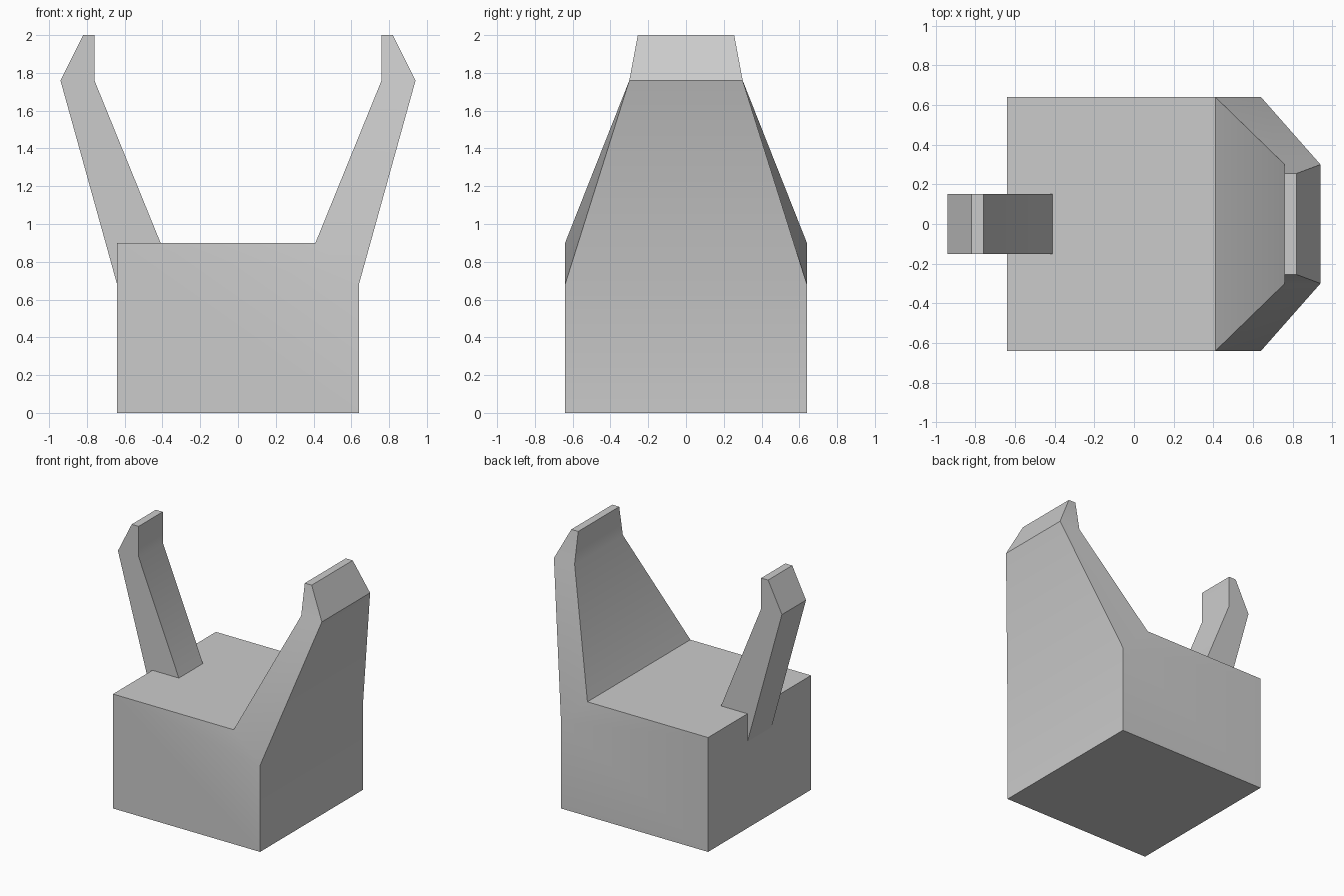
import bpy
import bmesh
import math

cube = bpy.data.objects.get("Cube")
if cube:
    bpy.data.objects.remove(cube, do_unlink=True)

grey = bpy.data.materials.new("plain grey")
grey.use_nodes = True
colour = (0.6, 0.6, 0.6, 1)
grey.diffuse_color = colour
grey.node_tree.nodes["Principled BSDF"].inputs["Base Color"].default_value = colour

HALF, DECK = 0.64, 0.9

# Half of the clamp profile in x and z: inner line and outer line, bottom to top
INNER = [(0.41, DECK), (0.76, 1.76), (0.76, 2.0)]
OUTER = [(HALF, 0.68), (0.94, 1.76), (0.82, 2.0)]


def loft_upright(bm, half_widths, side):
    """Stack four-cornered rings along the profile and cap the top."""
    rings = []
    for (xi, zi), (xo, zo), w in zip(INNER, OUTER, half_widths):
        corners = [(xi, -w, zi), (xo, -w, zo), (xo, w, zo), (xi, w, zi)]
        rings.append([bm.verts.new((side * x, y, z)) for x, y, z in corners])
    for low, high in zip(rings, rings[1:]):
        for i in range(4):
            j = (i + 1) % 4
            bm.faces.new((low[i], low[j], high[j], high[i]))
    bm.faces.new(rings[-1])
    return rings[0]


def finish(bm, name):
    bmesh.ops.recalc_face_normals(bm, faces=bm.faces)
    mesh = bpy.data.meshes.new(name)
    bm.to_mesh(mesh)
    bm.free()
    mesh.materials.append(grey)
    obj = bpy.data.objects.new(name, mesh)
    bpy.context.collection.objects.link(obj)
    bpy.ops.object.select_all(action='DESELECT')
    obj.select_set(True)
    bpy.context.view_layer.objects.active = obj
    bpy.ops.object.shade_smooth_by_angle(angle=math.radians(30))


# Base block, flowing into the wide tapered left jaw
bm = bmesh.new()
in_front, out_front, out_back, in_back = loft_upright(bm, (HALF, 0.30, 0.255), 1)


def block_side(y):
    points = [(-HALF, DECK), (-HALF, 0), (HALF, 0)]
    return [bm.verts.new((x, y, z)) for x, z in points]


front = [in_front] + block_side(-HALF) + [out_front]
back = [in_back] + block_side(HALF) + [out_back]
bm.faces.new(front)
bm.faces.new(back)
for i in range(4):
    bm.faces.new((front[i], front[i + 1], back[i + 1], back[i]))
finish(bm, "base_with_wide_jaw")

# Narrow right jaw, set into the block
bm = bmesh.new()
bm.faces.new(loft_upright(bm, (0.15, 0.15, 0.15), -1))
finish(bm, "narrow_jaw")
